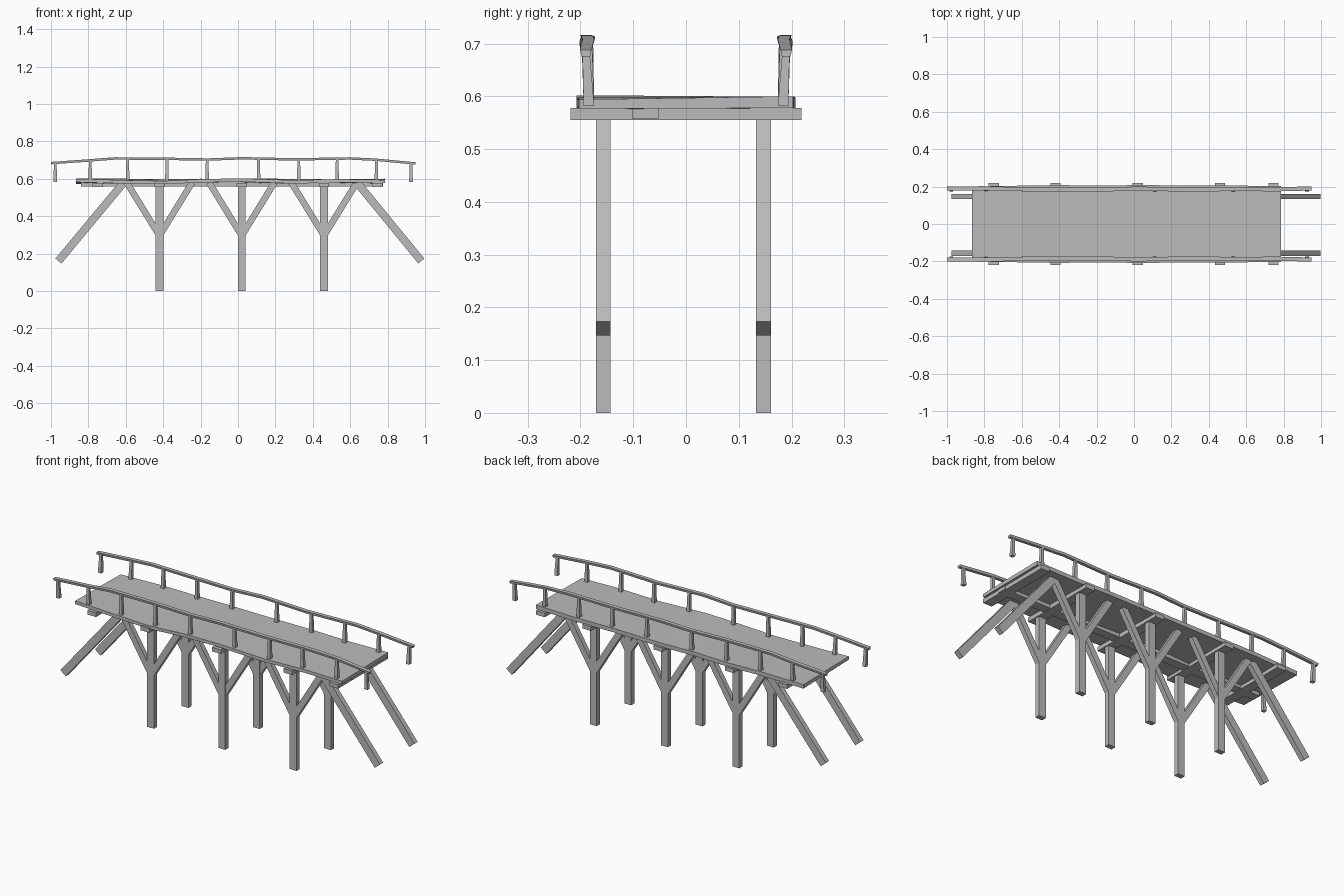
import bpy
import bmesh
from mathutils import Vector

cube = bpy.data.objects.get("Cube")
if cube:
    bpy.data.objects.remove(cube, do_unlink=True)

COLOUR = (0.5, 0.5, 0.5, 1)
wood = bpy.data.materials.new("weathered grey wood")
wood.use_nodes = True
wood.diffuse_color = COLOUR
wood.node_tree.nodes["Principled BSDF"].inputs["Base Color"].default_value = COLOUR


def loft(name, sections):
    """Closed solid through a row of four-cornered sections."""
    bm = bmesh.new()
    rings = [[bm.verts.new(p) for p in s] for s in sections]
    for a, b in zip(rings, rings[1:]):
        for i in range(4):
            j = (i + 1) % 4
            bm.faces.new((a[i], a[j], b[j], b[i]))
    bm.faces.new(rings[0])
    bm.faces.new(rings[-1])
    bmesh.ops.recalc_face_normals(bm, faces=bm.faces)
    mesh = bpy.data.meshes.new(name)
    bm.to_mesh(mesh)
    bm.free()
    mesh.materials.append(wood)
    obj = bpy.data.objects.new(name, mesh)
    bpy.context.collection.objects.link(obj)
    return obj


def box(name, x, y, z):
    return loft(name, [[(u, y[0], z[0]), (u, y[1], z[0]),
                        (u, y[1], z[1]), (u, y[0], z[1])] for u in x])


def strut(name, start, end, width, depth):
    """Squared timber between two points in an upright plane along x."""
    a, b = Vector(start), Vector(end)
    d = (b - a).normalized()
    n = Vector((d.z, 0, -d.x)) * width / 2
    t = Vector((0, depth / 2, 0))
    return loft(name, [[p - n - t, p + n - t, p + n + t, p - n + t] for p in (a, b)])


PIERS = (-0.42, 0.02, 0.46)
ROWS = {"front": -0.157, "back": 0.147}

# Piers, forked braces and long end props
for side, y in ROWS.items():
    for x in PIERS:
        strut(f"{side}_pier", (x, y, 0), (x, y, 0.565), 0.042, 0.028)
        for s in (-1, 1):
            strut(f"{side}_fork_brace", (x, y, 0.295),
                  (x + s * 0.175, y, 0.58), 0.034, 0.027)
    strut(f"{side}_right_end_prop", (-0.96, y, 0.16), (-0.615, y, 0.575), 0.042, 0.028)
    strut(f"{side}_left_end_prop", (0.98, y, 0.16), (0.64, y, 0.575), 0.042, 0.028)

# Cross beams under the deck, and the stringer along it
for x in (-0.75, *PIERS, 0.745):
    box("cross_beam", (x - 0.027, x + 0.027), (-0.219, 0.219), (0.555, 0.578))
box("stringer", (-0.84, 0.775), (-0.102, -0.052), (0.558, 0.583))

# Deck, gently warped along its length: x, half width, front top, back top
DECK = [(-0.865, 0.2, 0.6, 0.595), (-0.6, 0.205, 0.592, 0.6),
        (-0.4, 0.208, 0.588, 0.597), (-0.2, 0.205, 0.598, 0.6),
        (0.02, 0.208, 0.602, 0.597), (0.3, 0.206, 0.592, 0.599),
        (0.55, 0.205, 0.598, 0.596), (0.785, 0.203, 0.594, 0.6)]
loft("deck", [[(x, -w, f), (x, w, b), (x, w, b - 0.022), (x, -w, f - 0.018)]
              for x, w, f, b in DECK])

# Hand rails and their tapering posts: x, distance out, top height
RAIL = [(-1.0, 0.19, 0.69), (-0.8, 0.191, 0.704), (-0.66, 0.187, 0.715),
        (-0.38, 0.183, 0.713), (-0.16, 0.185, 0.709), (0.02, 0.189, 0.716),
        (0.3, 0.184, 0.71), (0.6, 0.188, 0.715), (0.74, 0.185, 0.708),
        (0.95, 0.19, 0.688)]
POSTS = (-0.977, -0.79, -0.59, -0.38, -0.165, 0.11, 0.325, 0.53, 0.74, 0.925)


def rail_at(x):
    for (x0, y0, z0), (x1, y1, z1) in zip(RAIL, RAIL[1:]):
        if x0 <= x <= x1:
            t = (x - x0) / (x1 - x0)
            return y0 + t * (y1 - y0), z0 + t * (z1 - z0)


for side, s in (("front", -1), ("back", 1)):
    loft(f"{side}_hand_rail",
         [[(x, s * y - 0.011, z), (x, s * y + 0.011, z),
           (x, s * y + 0.008, z - 0.013), (x, s * y - 0.008, z - 0.013)]
          for x, y, z in RAIL])
    for x in POSTS:
        y, z = rail_at(x)
        loft(f"{side}_rail_post",
             [[(x - r, s * v - r, h), (x + r, s * v - r, h),
               (x + r, s * v + r, h), (x - r, s * v + r, h)]
              for v, h, r in ((0.184, 0.582, 0.01), (y, z - 0.008, 0.007))])
